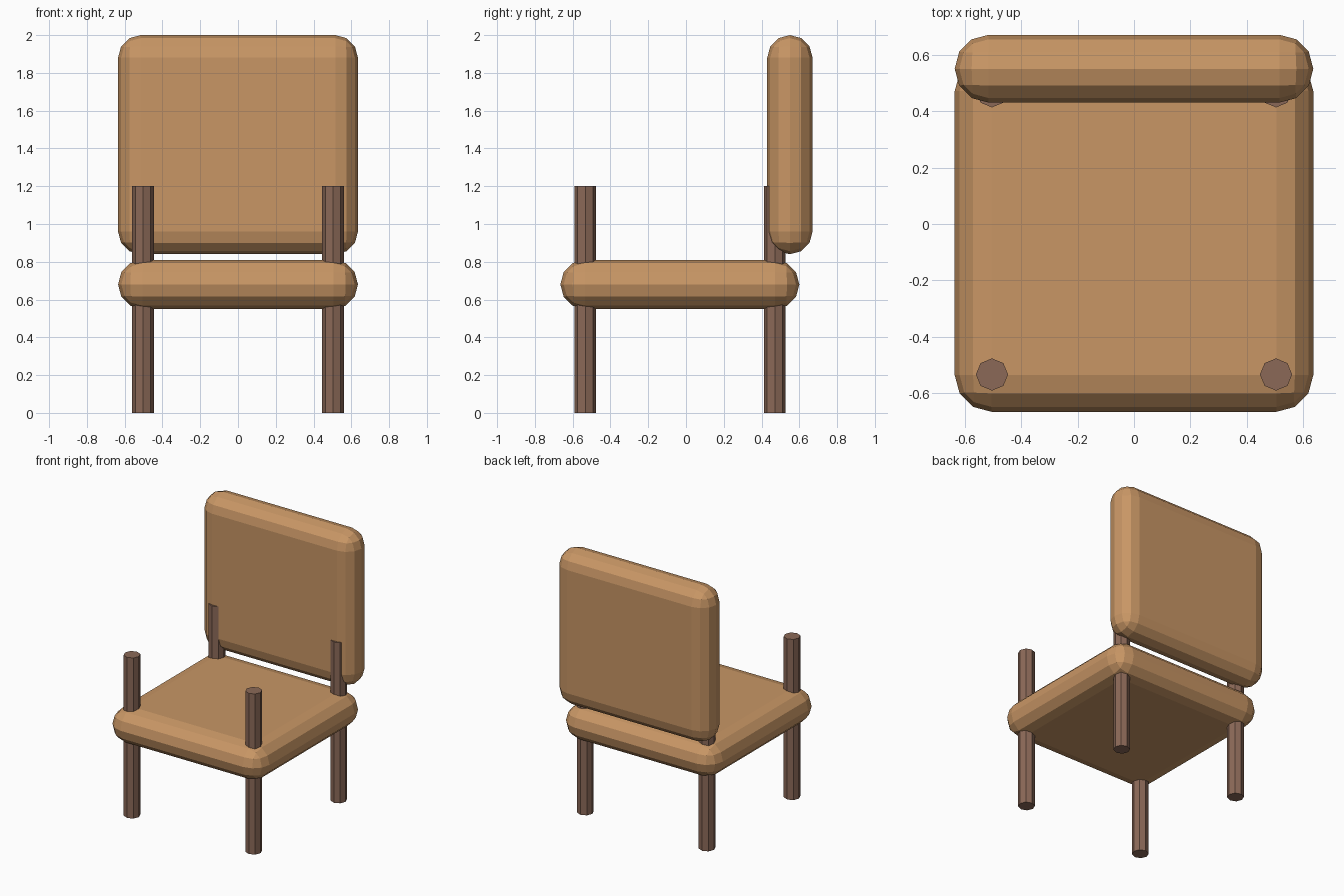
import bpy, bmesh
from mathutils import Matrix, Vector

if "Cube" in bpy.data.objects:
    bpy.data.objects.remove(bpy.data.objects["Cube"])


def material(name, color):
    m = bpy.data.materials.new(name)
    m.diffuse_color = (*color, 1.0)
    m.use_nodes = True
    m.node_tree.nodes["Principled BSDF"].inputs["Base Color"].default_value = m.diffuse_color
    return m


CUSHION = material("tan cushion", (0.578, 0.305, 0.130))
WOOD = material("dark brown wood", (0.258, 0.141, 0.096))


def add_object(name, bm, mat):
    bmesh.ops.recalc_face_normals(bm, faces=bm.faces)
    mesh = bpy.data.meshes.new(name)
    bm.to_mesh(mesh)
    bm.free()
    mesh.materials.append(mat)
    bpy.context.collection.objects.link(bpy.data.objects.new(name, mesh))


def cushion(name, lo, hi, radius):
    """Box with fully rounded, three-segment edges."""
    lo, hi = Vector(lo), Vector(hi)
    bm = bmesh.new()
    size = Matrix.Diagonal((*(hi - lo), 1.0))
    bmesh.ops.create_cube(bm, size=1, matrix=Matrix.Translation((lo + hi) / 2) @ size)
    bmesh.ops.bevel(bm, geom=bm.edges[:], offset=radius - 0.0002, segments=3,
                    profile=0.5, affect='EDGES')
    # merge the two rounded halves along the middle of the rim
    bmesh.ops.remove_doubles(bm, verts=bm.verts[:], dist=0.002)
    add_object(name, bm, CUSHION)


def leg(name, x, y):
    """Octagonal post running up through the seat."""
    bm = bmesh.new()
    bmesh.ops.create_cone(bm, cap_ends=True, segments=8, radius1=0.057, radius2=0.057,
                          depth=1.2, matrix=Matrix.Translation((x, y, 0.6)))
    add_object(name, bm, WOOD)


# Seat and backrest
cushion("seat", (-0.635, -0.665, 0.55), (0.635, 0.60, 0.81), 0.13)
cushion("backrest", (-0.635, 0.43, 0.84), (0.635, 0.67, 2.0), 0.12)

# Four posts
for side, x in (("left", -0.503), ("right", 0.503)):
    leg("front_leg_" + side, x, -0.533)
    leg("back_leg_" + side, x, 0.470)
